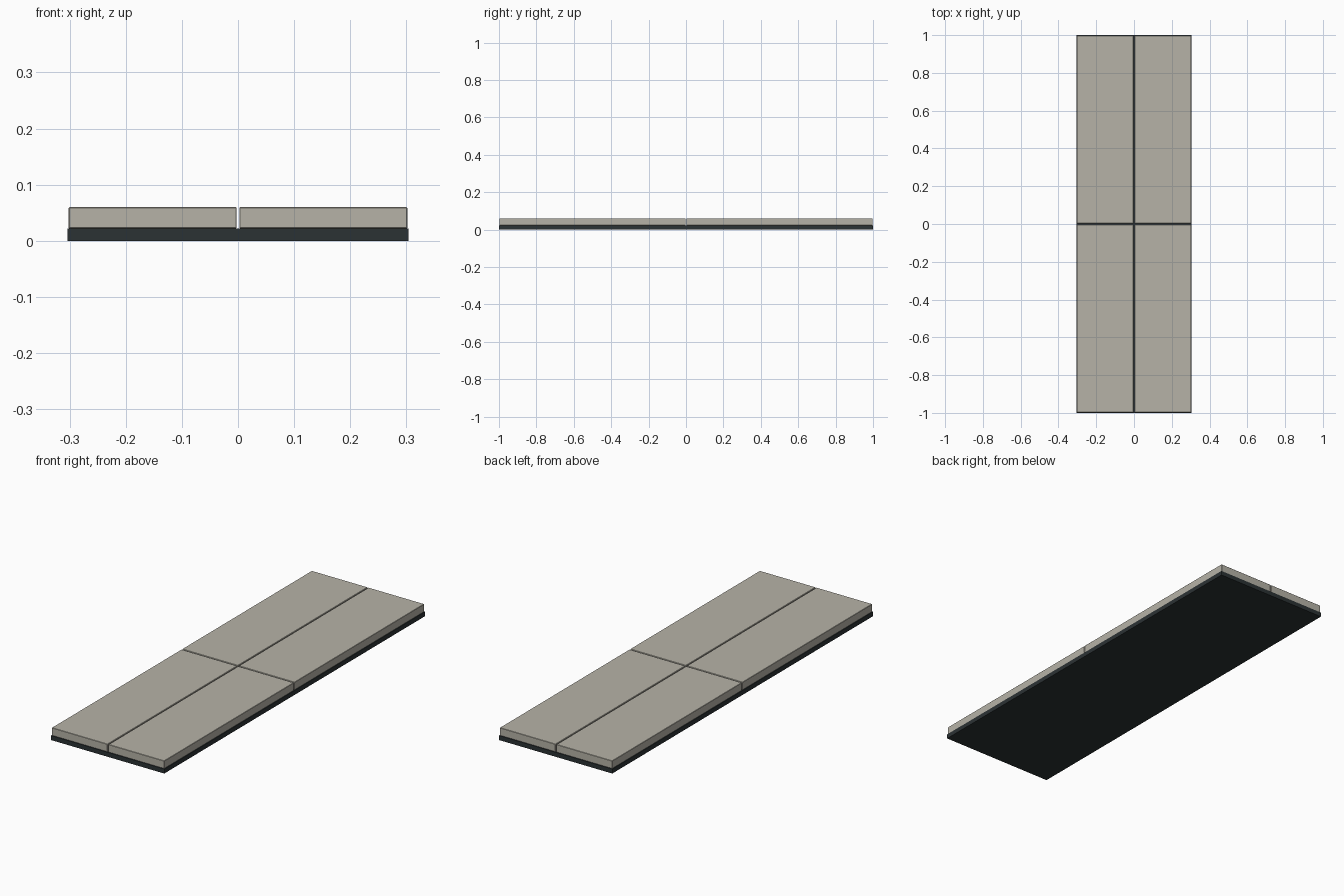
import bpy

if "Cube" in bpy.data.objects:
    bpy.data.objects.remove(bpy.data.objects["Cube"])


def material(name, rgb):
    mat = bpy.data.materials.new(name)
    mat.diffuse_color = (*rgb, 1)
    mat.use_nodes = True
    mat.node_tree.nodes["Principled BSDF"].inputs["Base Color"].default_value = mat.diffuse_color
    return mat


def box(name, lo, hi, mat, bevel=0):
    bpy.ops.mesh.primitive_cube_add(size=1, location=[(a + b) / 2 for a, b in zip(lo, hi)])
    obj = bpy.context.object
    obj.name = name
    obj.scale = [b - a for a, b in zip(lo, hi)]
    bpy.ops.object.transform_apply(location=False, rotation=False, scale=True)
    obj.data.materials.append(mat)
    if bevel:
        mod = obj.modifiers.new("edge_bevel", 'BEVEL')
        mod.width = bevel
        mod.segments = 1
    return obj


stone = material("stone", (0.47, 0.45, 0.39))
dark = material("dark_bed", (0.024, 0.032, 0.034))

WIDTH, LENGTH = 0.304, 1.0      # half sizes of the bed
BED_TOP, TOP = 0.022, 0.06
GAP, INSET = 0.0025, 0.002

# Dark bed under the slabs
box("bed", (-WIDTH, -LENGTH, 0), (WIDTH, LENGTH, BED_TOP), dark)

# Four paving slabs separated by narrow joints
for side, sx in (("left", -1), ("right", 1)):
    for end, sy in (("front", -1), ("back", 1)):
        xs = sorted((sx * GAP, sx * (WIDTH - INSET)))
        ys = sorted((sy * GAP, sy * (LENGTH - INSET)))
        box(f"slab_{end}_{side}", (xs[0], ys[0], BED_TOP), (xs[1], ys[1], TOP), stone, 0.0015)
